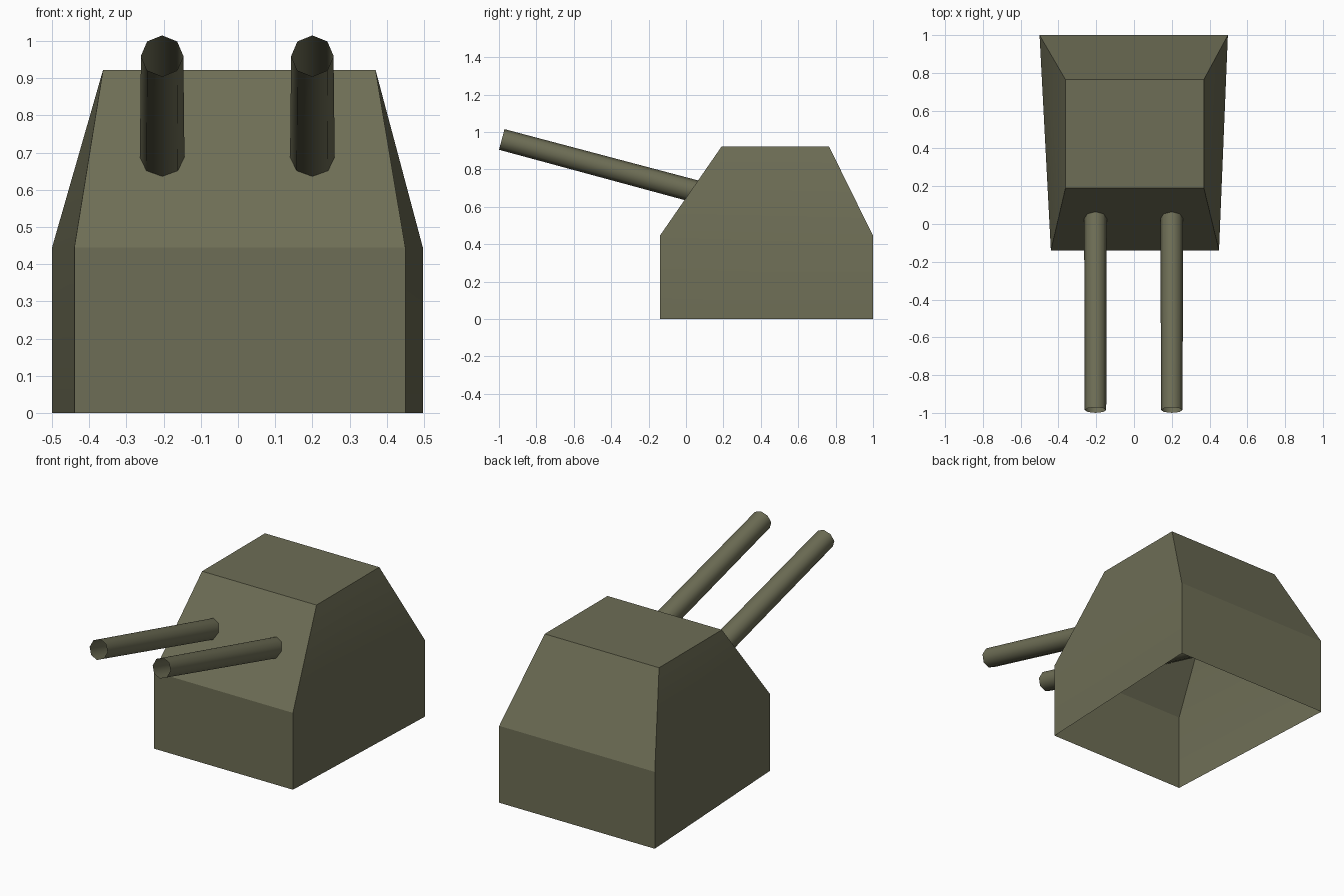
import bpy, bmesh, math
from mathutils import Vector, Matrix

if "Cube" in bpy.data.objects:
    bpy.data.objects.remove(bpy.data.objects["Cube"])

olive = bpy.data.materials.new("olive_drab")
olive.diffuse_color = (0.155, 0.155, 0.092, 1)
olive.use_nodes = True
olive.node_tree.nodes["Principled BSDF"].inputs["Base Color"].default_value = olive.diffuse_color


def finish(bm, name, angle):
    bmesh.ops.recalc_face_normals(bm, faces=bm.faces)
    me = bpy.data.meshes.new(name)
    bm.to_mesh(me)
    bm.free()
    me.materials.append(olive)
    ob = bpy.data.objects.new(name, me)
    bpy.context.collection.objects.link(ob)
    bpy.ops.object.select_all(action='DESELECT')
    ob.select_set(True)
    bpy.context.view_layer.objects.active = ob
    bpy.ops.object.shade_smooth_by_angle(angle=math.radians(angle))
    return ob


# Turret housing: stacked trapezoid rings, open underneath
base = [(-0.44, -0.14), (0.45, -0.14), (0.497, 1.0), (-0.5, 1.0)]
roof = [(-0.363, 0.19), (0.37, 0.19), (0.37, 0.765), (-0.363, 0.765)]
bm = bmesh.new()
rings = [[bm.verts.new((x, y, z)) for x, y in ring]
         for ring, z in ((base, 0), (base, 0.445), (roof, 0.922))]
for lo, hi in zip(rings, rings[1:]):
    for i in range(4):
        j = (i + 1) % 4
        bm.faces.new((lo[i], lo[j], hi[j], hi[i]))
bm.faces.new(rings[-1])
# the shell is open, so orient it by the roof
housing = finish(bm, "turret_housing", 20)
if max(housing.data.polygons, key=lambda p: p.center.z).normal.z < 0:
    housing.data.flip_normals()

# Gun barrels: open eight-sided tubes raised 15 degrees, running into the housing
tilt = math.radians(15)
muzzle = Vector((0, -0.985, 0.96))
back = Vector((0, math.cos(tilt), -math.sin(tilt)))
up = Vector((0, math.sin(tilt), math.cos(tilt)))
for name, x in (("left_barrel", -0.204), ("right_barrel", 0.2)):
    bm = bmesh.new()
    ends = []
    for dist, r in ((0, 0.057), (1.38, 0.061)):
        c = muzzle + back * dist + Vector((x, 0, 0))
        ends.append([bm.verts.new(c + up * r * math.cos(k * math.pi / 4)
                                  + Vector((r * math.sin(k * math.pi / 4), 0, 0)))
                     for k in range(8)])
    a, b = ends
    for i in range(8):
        j = (i + 1) % 8
        bm.faces.new((a[i], a[j], b[j], b[i]))
    barrel = finish(bm, name, 60)
    # normals point away from the barrel axis
    p = barrel.data.polygons[0]
    if p.normal.dot(up) < 0:
        barrel.data.flip_normals()
